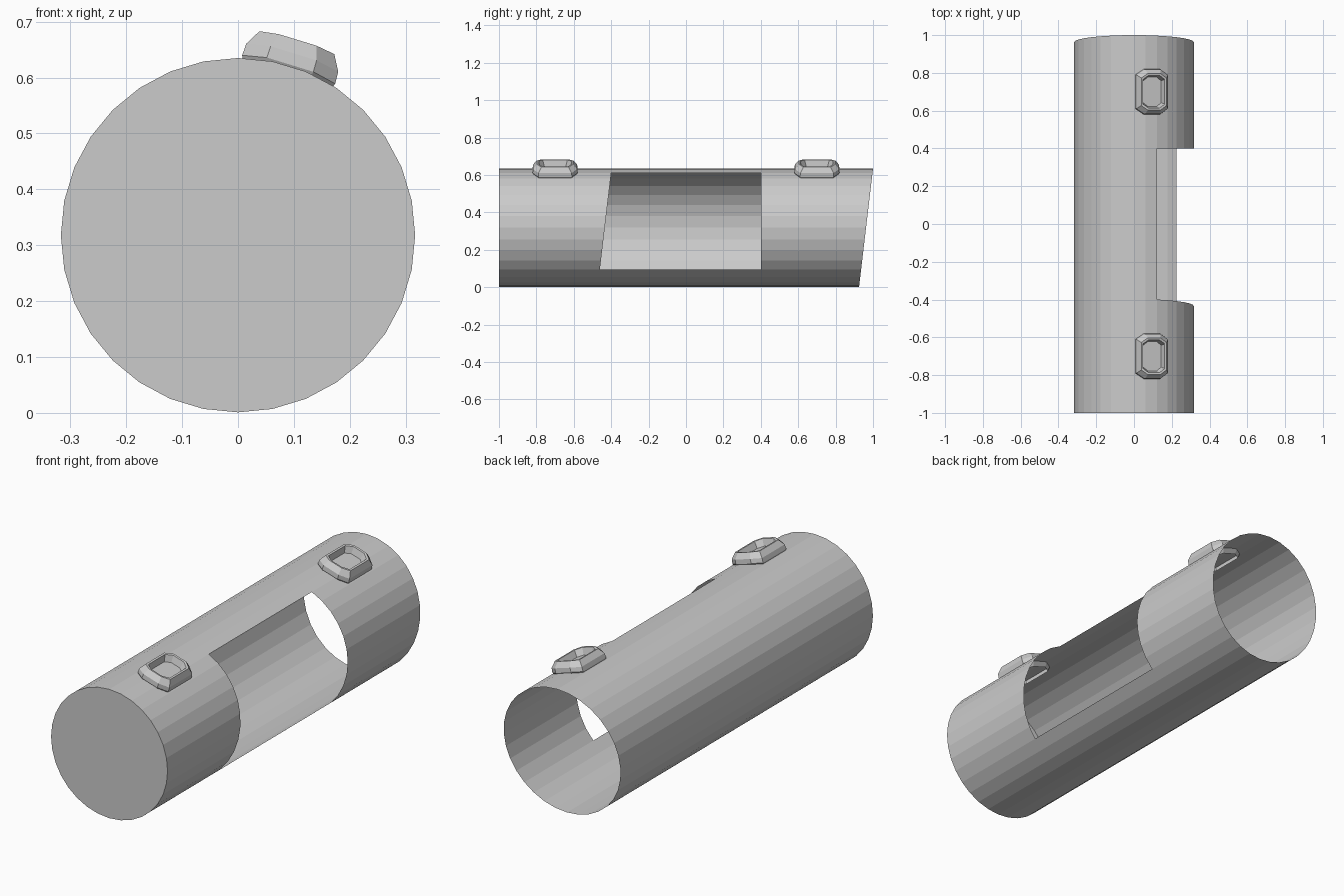
import bpy, bmesh
from math import sin, cos, pi, sqrt, radians
from mathutils import Matrix, Vector

if "Cube" in bpy.data.objects:
    bpy.data.objects.remove(bpy.data.objects["Cube"])

R, CZ, N = 0.317, 0.318, 32
SLOPE = 0.118


def finish(bm, name):
    me = bpy.data.meshes.new(name)
    bm.to_mesh(me)
    bm.free()
    ob = bpy.data.objects.new(name, me)
    bpy.context.collection.objects.link(ob)
    return ob


# Tube shell: closed front, slanted open back, window on the right side
bm = bmesh.new()
rings = []
for k in range(4):
    ring = []
    for i in range(N):
        a = 2 * pi * i / N          # angle from the top, towards +x
        x, z = R * sin(a), CZ + R * cos(a)
        y = (-1, -0.4 + SLOPE * (z - 0.61), 0.4, 1 + SLOPE * (z - 0.635))[k]
        ring.append(bm.verts.new((x, y, z)))
    rings.append(ring)
for k in range(3):
    for i in range(N):
        if k == 1 and 2 <= i < 12:  # window opening
            continue
        j = (i + 1) % N
        bm.faces.new((rings[k][i], rings[k][j], rings[k + 1][j], rings[k + 1][i]))
bm.faces.new(rings[0][::-1])
finish(bm, "tube_shell")


# Raised octagonal lug with a recess, curved to follow the tube
def lug(name, y0):
    bm = bmesh.new()
    # half width, half length, radius from the tube axis
    steps = [(0.076, 0.105, 0.295), (0.087, 0.12, 0.322), (0.086, 0.118, 0.343),
             (0.070, 0.097, 0.367), (0.060, 0.087, 0.365), (0.050, 0.077, 0.332)]
    tilt = Matrix.Rotation(radians(17), 4, 'Y')
    rings = []
    for w, l, r in steps:
        a, b = w * 0.5, l * 0.75
        outline = [(w, -b), (w, b), (a, l), (-a, l), (-w, b), (-w, -b), (-a, -l), (a, -l)]
        ring = []
        for u, v in outline:
            p = tilt @ Vector((u, v, sqrt(r * r - u * u)))
            ring.append(bm.verts.new(p + Vector((0, y0, CZ))))
        rings.append(ring)
    for lo, hi in zip(rings, rings[1:]):
        for i in range(8):
            j = (i + 1) % 8
            bm.faces.new((lo[i], lo[j], hi[j], hi[i]))
    bm.faces.new(rings[-1])
    finish(bm, name)


lug("front_lug", -0.7)
lug("back_lug", 0.7)
